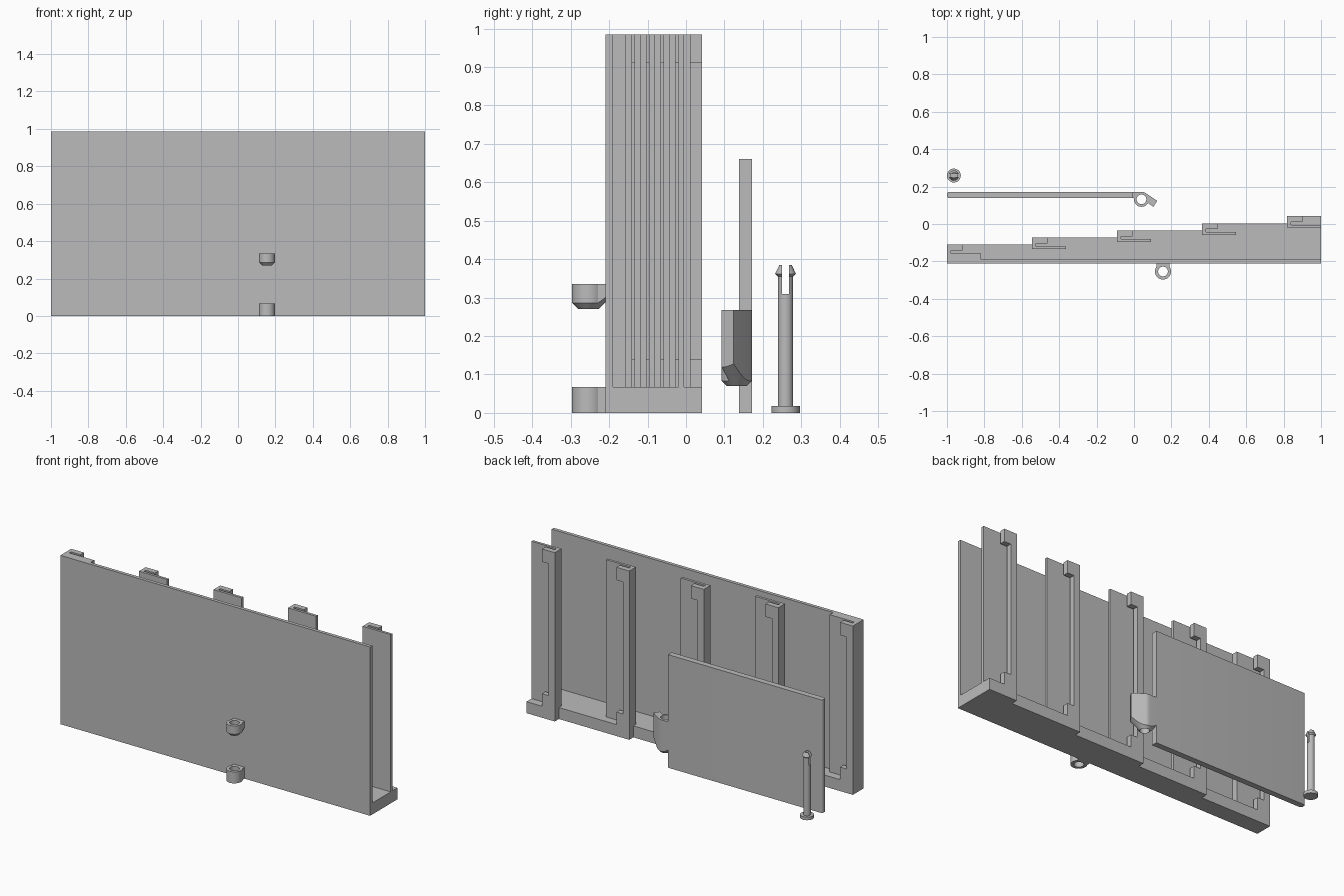
import bpy, bmesh
from math import sin, cos, radians, pi
from mathutils import Matrix

cube = bpy.data.objects.get("Cube")
if cube:
    bpy.data.objects.remove(cube)

grey = bpy.data.materials.new("light_grey")
grey.use_nodes = True
grey.diffuse_color = (0.5, 0.5, 0.5, 1)
grey.node_tree.nodes["Principled BSDF"].inputs["Base Color"].default_value = (0.5, 0.5, 0.5, 1)


def make(name, bm):
    bmesh.ops.recalc_face_normals(bm, faces=bm.faces)
    mesh = bpy.data.meshes.new(name)
    bm.to_mesh(mesh)
    bm.free()
    mesh.materials.append(grey)
    obj = bpy.data.objects.new(name, mesh)
    bpy.context.collection.objects.link(obj)
    return obj


def add_prism(bm, outline, z0, z1):
    face = bm.faces.new([bm.verts.new((x, y, z0)) for x, y in outline])
    top = bmesh.ops.extrude_face_region(bm, geom=[face])["geom"]
    verts = [v for v in top if isinstance(v, bmesh.types.BMVert)]
    bmesh.ops.translate(bm, verts=verts, vec=(0, 0, z1 - z0))


def prism(name, outline, z0, z1):
    bm = bmesh.new()
    add_prism(bm, outline, z0, z1)
    return make(name, bm)


def rect(x0, x1, y0, y1):
    return [(x0, y0), (x1, y0), (x1, y1), (x0, y1)]


def arc(cx, cy, r, a0, a1, n):
    angles = [radians(a0 + (a1 - a0) * i / n) for i in range(n + 1)]
    return [(cx + r * cos(a), cy + r * sin(a)) for a in angles]


def cone(name, cx, cy, r0, r1, z0, z1):
    bm = bmesh.new()
    place = Matrix.Translation((cx, cy, (z0 + z1) / 2))
    bmesh.ops.create_cone(bm, cap_ends=True, segments=48, radius1=r0, radius2=r1,
                          depth=z1 - z0, matrix=place)
    return make(name, bm)


def boolean(obj, cutter, operation):
    mod = obj.modifiers.new("cut", "BOOLEAN")
    mod.operation, mod.object, mod.solver = operation, cutter, "EXACT"
    graph = bpy.context.evaluated_depsgraph_get()
    mesh = bpy.data.meshes.new_from_object(obj.evaluated_get(graph))
    obj.modifiers.clear()
    obj.data = mesh
    bpy.data.objects.remove(cutter)


def smooth(obj):
    bpy.ops.object.select_all(action="DESELECT")
    obj.select_set(True)
    bpy.context.view_layer.objects.active = obj
    bpy.ops.object.shade_smooth_by_angle(angle=radians(25))


def knuckle(name, outline, cx, cy, hole, z0, z1, taper=True):
    """Hinge barrel with a round bore and a 45 degree tapered underside."""
    obj = prism(name, outline, z0, z1)
    if taper:
        h = z1 - z0 + 0.01
        boolean(obj, cone("taper", cx, cy, hole, hole + h, z0, z0 + h), "INTERSECT")
    boolean(obj, cone("bore", cx, cy, 0.026, 0.026, z0 - 0.05, z1 + 0.05), "DIFFERENCE")
    smooth(obj)


# Rail positions: each step moves along x and back in y
HEIGHT, FLOOR, FRONT = 0.985, 0.067, -0.21
COUNT, PITCH, STEP, WIDTH = 5, 0.4545, 0.038, 0.182
rails = [(-1 + i * PITCH, -0.11 + i * STEP) for i in range(COUNT)]

# Stepped base and front panel
outline = [(1, FRONT), (-1, FRONT)]
for i, (x, back) in enumerate(rails):
    end = rails[i + 1][0] if i < COUNT - 1 else 1
    outline += [(x, back), (end, back)]
prism("stepped_base", outline, 0, FLOOR)
prism("front_panel", rect(-1, 1, FRONT, -0.19), FLOOR, HEIGHT)

# Slotted rails, with wider lips at top and bottom
for i, (x, back) in enumerate(rails):
    lip, plate = back - 0.032, back - 0.047
    front = -0.19 if i == 0 else back - 0.062
    bm = bmesh.new()
    add_prism(bm, [(x, front), (x + WIDTH, front), (x + WIDTH, plate), (x + 0.022, plate),
                   (x + 0.022, lip), (x + 0.04, lip), (x + 0.04, back), (x, back)],
              FLOOR, HEIGHT)
    for z0, z1 in ((FLOOR, 0.14), (0.91, HEIGHT)):
        add_prism(bm, rect(x + 0.04, x + 0.083, lip, back), z0, z1)
    make(f"slotted_rail_{i + 1}", bm)

# Hinge lugs on the front panel
lx, ly = 0.155, -0.254
lug = [(lx - 0.035, -0.205)] + arc(lx, ly, 0.043, 145, 395, 40) + [(lx + 0.035, -0.205)]
knuckle("lower_lug", lug, lx, ly, 0.026, 0, FLOOR, taper=False)
knuckle("upper_lug", lug, lx, ly, 0.0265, 0.27, 0.335)

# Door panel with rounded free edge
r = 0.012
door = (arc(-1 + r, 0.172 - r, r, 90, 180, 6) + arc(-1 + r, 0.138 + r, r, 180, 270, 6)
        + [(-0.005, 0.138), (-0.005, 0.172)])
smooth(prism("door_panel", door, 0, 0.66))

# Door knuckle with angled stop arm
kx, ky = 0.04, 0.132
arm = ([(-0.008, 0.138)] + arc(kx, ky, 0.04, 172, 330, 28) + [(0.104, 0.092), (0.124, 0.124)]
       + arc(kx, ky, 0.04, 57, 90, 6) + [(-0.008, 0.172)])
knuckle("door_knuckle", arm, kx, ky, 0.0265, 0.07, 0.268)

# Snap-fit hinge pin, turned from a profile and split at the tip
px, py = -0.963, 0.259
profile = [(0, 0), (0.037, 0), (0.037, 0.018), (0.02, 0.018), (0.02, 0.355),
           (0.027, 0.362), (0.016, 0.385), (0, 0.385)]
bm = bmesh.new()
verts = [bm.verts.new((px + d, py, z)) for d, z in profile]
edges = [bm.edges.new(pair) for pair in zip(verts, verts[1:])]
bmesh.ops.spin(bm, geom=verts + edges, cent=(px, py, 0), axis=(0, 0, 1),
               angle=2 * pi, steps=40)
bmesh.ops.remove_doubles(bm, verts=bm.verts, dist=0.0001)
pin = make("hinge_pin", bm)
boolean(pin, prism("slit", rect(px - 0.06, px + 0.06, py - 0.009, py + 0.009), 0.31, 0.45),
        "DIFFERENCE")
smooth(pin)
